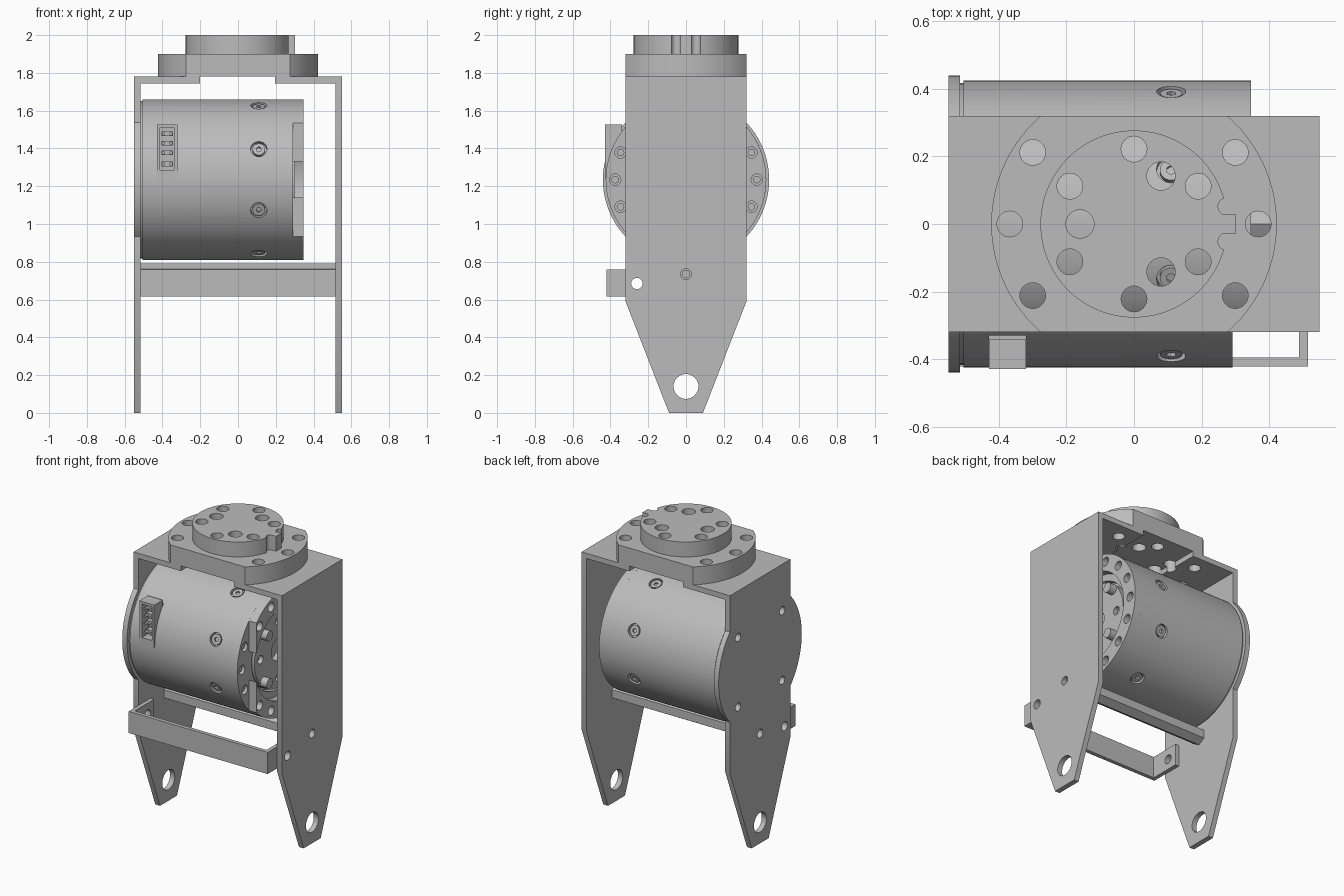
import bpy, bmesh, math
from mathutils import Matrix, Vector

cube = bpy.data.objects.get("Cube")
if cube:
    bpy.data.objects.remove(cube, do_unlink=True)

grey = bpy.data.materials.new("machined_grey")
grey.use_nodes = True
colour = (0.5, 0.5, 0.5, 1)
grey.diffuse_color = colour
grey.node_tree.nodes["Principled BSDF"].inputs["Base Color"].default_value = colour

AXIS_Z = 1.235   # height of the motor axis
R = 0.425        # motor radius


def finish(name, bm):
    bmesh.ops.recalc_face_normals(bm, faces=bm.faces)
    me = bpy.data.meshes.new(name)
    bm.to_mesh(me)
    bm.free()
    me.materials.append(grey)
    ob = bpy.data.objects.new(name, me)
    bpy.context.collection.objects.link(ob)
    return ob


def box(name, lo, hi):
    bm = bmesh.new()
    bmesh.ops.create_cube(bm, size=1)
    lo, hi = Vector(lo), Vector(hi)
    for v in bm.verts:
        v.co = (lo + hi) / 2 + v.co * (hi - lo)
    return finish(name, bm)


def rod(name, a, b, r, sides=32):
    """Cylinder running from point a to point b."""
    a, b = Vector(a), Vector(b)
    bm = bmesh.new()
    turn = (b - a).to_track_quat('Z', 'Y').to_matrix().to_4x4()
    bmesh.ops.create_cone(bm, cap_ends=True, segments=sides, radius1=r, radius2=r,
                          depth=(b - a).length, matrix=Matrix.Translation((a + b) / 2) @ turn)
    return finish(name, bm)


def x_rod(name, x0, x1, y, z, r, sides=32):
    return rod(name, (x0, y, z), (x1, y, z), r, sides)


def combine(ob, tools, op='DIFFERENCE', keep=False):
    bpy.context.view_layer.objects.active = ob
    for t in tools:
        m = ob.modifiers.new("cut", 'BOOLEAN')
        m.operation, m.object, m.solver = op, t, 'EXACT'
        bpy.ops.object.modifier_apply(modifier=m.name)
    if not keep:
        for t in tools:
            bpy.data.objects.remove(t, do_unlink=True)


def ring_points(count, radius, start=0.0):
    return [(radius * math.cos(start + i * math.tau / count),
             AXIS_Z + radius * math.sin(start + i * math.tau / count)) for i in range(count)]


def side_plate(name, x0, x1):
    """Tapered leg plate with pivot, spacer and bracket holes."""
    half = [(0.32, 1.78), (0.32, 0.59), (0.09, 0)]
    outline = half + [(-y, z) for y, z in reversed(half)]
    bm = bmesh.new()
    face = bm.faces.new([bm.verts.new((x0, y, z)) for y, z in outline])
    ext = bmesh.ops.extrude_face_region(bm, geom=[face])
    moved = [v for v in ext["geom"] if isinstance(v, bmesh.types.BMVert)]
    bmesh.ops.translate(bm, verts=moved, vec=(x1 - x0, 0, 0))
    ob = finish(name, bm)
    combine(ob, [x_rod("cutter", x0 - .1, x1 + .1, y, z, r)
                 for y, z, r in ((0, .14, .066), (0, .735, .028), (-.26, .685, .03))])
    return ob


# Side plates; the right one carries the motor mounting disc
left_plate = side_plate("left_plate", 0.515, 0.55)
right_plate = side_plate("right_plate", -0.55, -0.515)
combine(right_plate, [x_rod("disc", -.55, -.515, 0, AXIS_Z, .44, 96)], 'UNION')
combine(right_plate, [x_rod("cutter", -.6, -.5, y, z, .027)
                      for y, z in ring_points(4, .33, math.pi / 4)])

# Top plate with a channel, flange and keyed output disc
top_plate = box("top_plate", (-.515, -.32, 1.745), (.515, .32, 1.78))
combine(top_plate, [box("cutter", (-.2, -.5, 1.7), (.195, .5, 1.8))])
flange = rod("top_flange", (0, 0, 1.78), (0, 0, 1.9), .423, 96)
combine(flange, [box("trim", (-1, -.32, 1.7), (1, .32, 2))], 'INTERSECT')
output_disc = rod("output_disc", (0, 0, 1.9), (0, 0, 2), .277, 96)
combine(output_disc, [rod("cutter", (.275, s * .052, 1.85), (.275, s * .052, 2.1), .026)
                      for s in (-1, 1)])
combine(output_disc, [box("key", (.2, -.028, 1.9), (.302, .028, 2))], 'UNION')

# Vertical bolt holes through the top stack
spots = [(-.16, 0, .042)]
for s in (-1, 1):
    spots += [(s * .368, 0, .038), (0, s * .222, .038), (.08, s * .142, .042)]
    spots += [(x, s * y, .038) for x, y in ((.3, .212), (-.3, .212), (.19, .112), (-.19, .112))]
holes = [rod("cutter", (x, y, 1.7), (x, y, 2.1), r) for x, y, r in spots]
for part in (top_plate, flange, output_disc):
    combine(part, holes, keep=True)
for h in holes:
    bpy.data.objects.remove(h, do_unlink=True)

# Motor housing, with a connector recess and counterbores
housing = x_rod("motor_housing", -.515, .292, 0, AXIS_Z, R, 128)
rim = x_rod("groove", -.517, -.505, 0, AXIS_Z, .5, 64)
combine(rim, [x_rod("core", -.6, -.4, 0, AXIS_Z, R - .008, 64)])
cutters = [rim, box("cutter", (-.43, -.6, 1.24), (-.32, -.33, 1.527))]
radial = [Vector((0, math.cos(a), math.sin(a)))
          for a in (math.pi / 8 + i * math.pi / 4 for i in range(8))]
centre = Vector((.11, 0, AXIS_Z))
cutters += [rod("cutter", centre + d * (R - .025), centre + d * .5, .043) for d in radial]
cutters += [x_rod("cutter", .25, .4, 0, AXIS_Z, .27, 64)]
cutters += [x_rod("cutter", .26, .4, y, z, .03) for y, z in ring_points(16, .375)]
combine(housing, cutters)

# Socket-head screws around the housing
screws = []
for d in radial:
    s = rod("housing_screw", centre + d * (R - .03), centre + d * (R - .006), .033)
    combine(s, [rod("cutter", centre + d * (R - .018), centre + d * .5, .015, 6)])
    screws.append(s)

# Connector in the recess: frame, pins and blocks
frame = box("connector_frame", (-.43, -.43, 1.24), (-.32, -.34, 1.527))
combine(frame, [box("cutter", (-.412, -.6, 1.285), (-.338, -.36, 1.51)),
                x_rod("cutter", -.6, .2, -.47, 1.3, .015)])
for i, z in enumerate((1.305, 1.365, 1.415, 1.465)):
    box("connector_block", (-.405, -.395, z), (-.345, -.35, z + .025))
    for x in (-.395, -.355):
        rod("connector_pin", (x, -.42, z + .012), (x, -.35, z + .012), .009, 12)

# End ring, open on the front, with bolt holes
end_ring = x_rod("end_ring", .292, .347, 0, AXIS_Z, R, 96)
combine(end_ring, [x_rod("cutter", .2, .4, 0, AXIS_Z, .315, 64),
                   box("cutter", (.2, -.6, .7), (.4, -.3, 1.8))])
combine(end_ring, [x_rod("cutter", .2, .4, y, z, .03) for y, z in ring_points(16, .375)])

# Rotating hub with drive pins and a centre bore
hub = x_rod("motor_hub", .24, .3, 0, AXIS_Z, .255, 64)
combine(hub, [x_rod("cutter", .25, .4, 0, AXIS_Z, .075)]
        + [x_rod("cutter", .27, .4, y, z, .028) for y, z in ring_points(4, .19)])
pins = [x_rod("drive_pin", .28, .347, y, z, .033) for y, z in ring_points(4, .225, math.pi / 4)]
for y, z in ring_points(16, .375):
    screws.append(x_rod("end_screw", .255, .278, y, z, .02, 16))

# Hexagonal spacer rod with tapped ends
spacer = x_rod("spacer_rod", -.515, .515, 0, .735, .055, 6)
xs = [v.co.z for v in spacer.data.vertices]
if max(xs) - .735 < .05:
    spacer.data.transform(Matrix.Translation((0, 0, .735)) @ Matrix.Rotation(math.pi / 6, 4, 'X')
                          @ Matrix.Translation((0, 0, -.735)))
combine(spacer, [x_rod("cutter", s * .45, s * .6, 0, .735, .02, 16) for s in (-1, 1)])

# U-shaped front bracket
bracket = box("front_bracket", (-.515, -.422, .615), (.515, -.19, .76))
combine(bracket, [box("cutter", (-.488, -.396, .5), (.488, 0, .9)),
                  x_rod("cutter", -.7, .7, -.26, .685, .03)])

# Smooth curved faces, keep edges sharp
bpy.ops.object.select_all(action='DESELECT')
for ob in bpy.context.collection.objects:
    if ob.type == 'MESH' and grey.name in ob.data.materials:
        ob.select_set(True)
        bpy.context.view_layer.objects.active = ob
bpy.ops.object.shade_smooth_by_angle(angle=math.radians(28))
